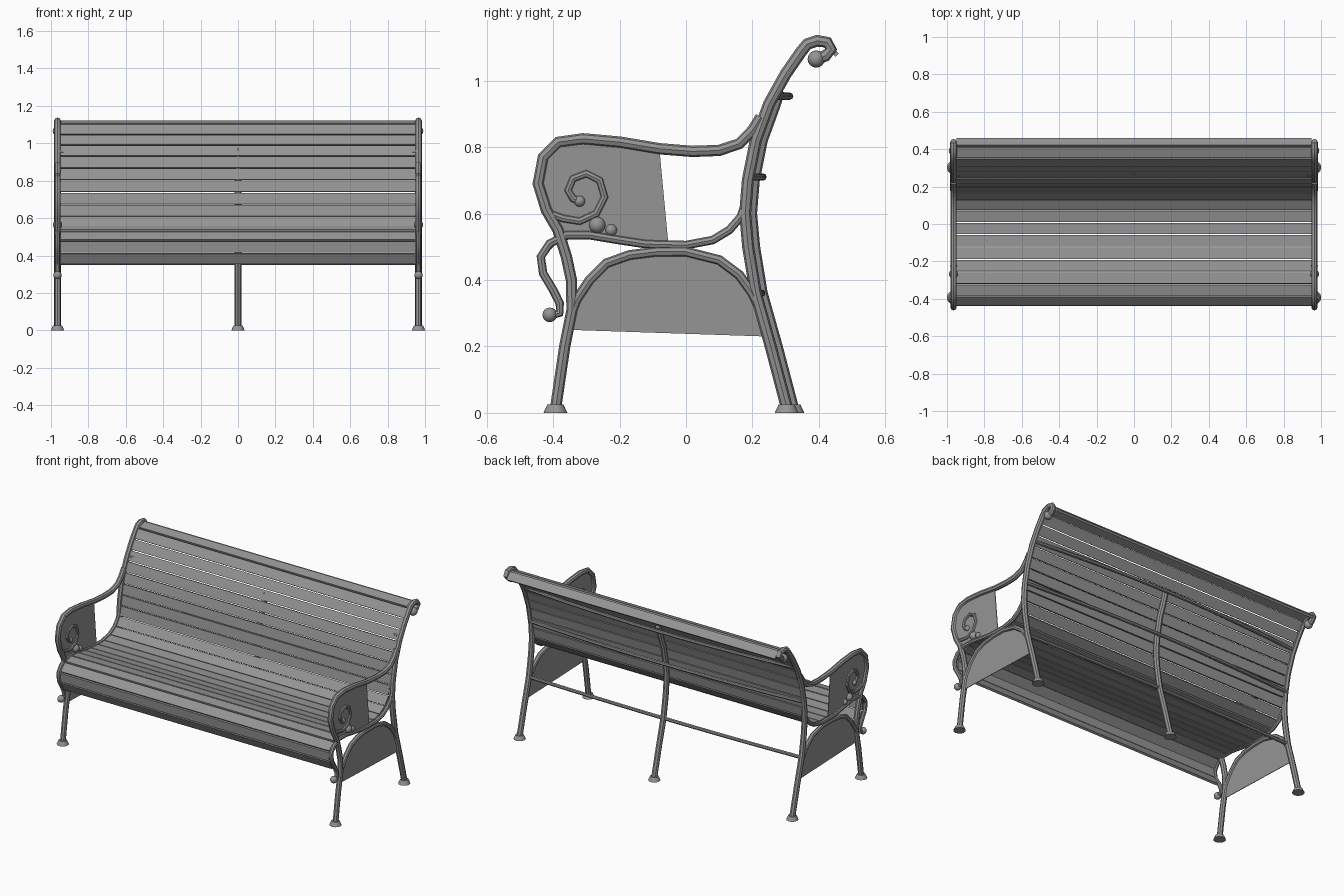
import bpy
import bmesh
import math
from mathutils import Vector

cube = bpy.data.objects.get("Cube")
if cube:
    bpy.data.objects.remove(cube, do_unlink=True)


def make_material(name, level):
    mat = bpy.data.materials.new(name)
    mat.use_nodes = True
    colour = (level, level, level, 1)
    mat.diffuse_color = colour
    mat.node_tree.nodes["Principled BSDF"].inputs["Base Color"].default_value = colour
    return mat


GREY = make_material("bench grey", 0.3)
FRAME_X = 0.965


def finish(obj, smooth=False):
    obj.data.materials.clear()
    obj.data.materials.append(GREY)
    if smooth:
        bpy.ops.object.select_all(action="DESELECT")
        obj.select_set(True)
        bpy.context.view_layer.objects.active = obj
        bpy.ops.object.shade_smooth_by_angle(angle=math.radians(40))
    return obj


def from_bmesh(name, bm):
    bmesh.ops.recalc_face_normals(bm, faces=bm.faces)
    mesh = bpy.data.meshes.new(name)
    bm.to_mesh(mesh)
    bm.free()
    obj = bpy.data.objects.new(name, mesh)
    bpy.context.collection.objects.link(obj)
    return obj


def tube(name, points, radius):
    """Round bar swept along a 3D path."""
    curve = bpy.data.curves.new(name, "CURVE")
    curve.dimensions = "3D"
    curve.bevel_depth = radius
    curve.bevel_resolution = 2
    curve.use_fill_caps = True
    spline = curve.splines.new("POLY")
    spline.points.add(len(points) - 1)
    for target, p in zip(spline.points, points):
        target.co = (*p, 1)
    obj = bpy.data.objects.new(name, curve)
    bpy.context.collection.objects.link(obj)
    bpy.ops.object.select_all(action="DESELECT")
    obj.select_set(True)
    bpy.context.view_layer.objects.active = obj
    bpy.ops.object.convert(target="MESH")
    return finish(bpy.context.view_layer.objects.active, True)


def side_tube(name, x, profile, radius):
    return tube(name, [(x, y, z) for y, z in profile], radius)


def ball(name, x, y, z, radius):
    bpy.ops.mesh.primitive_uv_sphere_add(segments=12, ring_count=8, radius=radius, location=(x, y, z))
    bpy.context.object.name = name
    finish(bpy.context.object, True)


def foot(name, x, y):
    bpy.ops.mesh.primitive_cone_add(vertices=12, radius1=0.036, radius2=0.024, depth=0.026,
                                    location=(x, y, 0.013))
    bpy.context.object.name = name
    finish(bpy.context.object, True)


def panel(name, x, outline):
    """Thin flat infill plate in the plane of an end frame."""
    bm = bmesh.new()
    face = bm.faces.new([bm.verts.new((x - 0.002, y, z)) for y, z in outline])
    grown = bmesh.ops.extrude_face_region(bm, geom=[face])["geom"]
    bmesh.ops.translate(bm, vec=(0.004, 0, 0),
                        verts=[v for v in grown if isinstance(v, bmesh.types.BMVert)])
    finish(from_bmesh(name, bm))


# Side profiles of the end frames, as (y, z)
rear_post = [(0.305, 0.01), (0.255, 0.2), (0.21, 0.36), (0.187, 0.5), (0.178, 0.6), (0.186, 0.7),
             (0.21, 0.82), (0.25, 0.93), (0.3, 1.02)]
top_curl = [(0.345, 1.085), (0.365, 1.11), (0.395, 1.12), (0.425, 1.115), (0.437, 1.095), (0.42, 1.075),
            (0.395, 1.065)]
front_leg = [(-0.393, 0.01), (-0.365, 0.2), (-0.343, 0.31), (-0.345, 0.4), (-0.36, 0.47)]
arm = [(-0.385, 0.55), (-0.42, 0.61), (-0.445, 0.69), (-0.43, 0.77), (-0.385, 0.815), (-0.31, 0.825),
       (-0.2, 0.815), (-0.08, 0.795)]
arm_back = [(0.02, 0.787), (0.1, 0.79), (0.16, 0.81), (0.2, 0.85), (0.225, 0.89)]
scroll = [(-0.41, 0.6), (-0.37, 0.585), (-0.32, 0.577), (-0.27, 0.6), (-0.245, 0.65), (-0.26, 0.7),
          (-0.3, 0.72), (-0.34, 0.705), (-0.355, 0.67), (-0.34, 0.645), (-0.32, 0.637)]
front_curl = [(-0.405, 0.295), (-0.38, 0.3), (-0.38, 0.33), (-0.4, 0.37), (-0.43, 0.42), (-0.437, 0.47),
              (-0.41, 0.51)]
seat_front = [(-0.36, 0.535), (-0.29, 0.535), (-0.2, 0.52), (-0.12, 0.508)]
seat_back = [(0, 0.505), (0.08, 0.52), (0.13, 0.55), (0.165, 0.59), (0.178, 0.63)]
arch = [(-0.345, 0.3), (-0.33, 0.34), (-0.29, 0.4), (-0.24, 0.45), (-0.17, 0.475), (-0.09, 0.485),
        (0, 0.485), (0.1, 0.46), (0.16, 0.415), (0.2, 0.36), (0.228, 0.3)]

# End frames, one on each side
for side, label in ((1, "left"), (-1, "right")):
    x = side * FRAME_X
    side_tube(label + "_rear_post", x, rear_post + top_curl, 0.018)
    side_tube(label + "_front_leg_and_arm", x, front_leg + arm + arm_back, 0.017)
    side_tube(label + "_arm_scroll", x, scroll, 0.012)
    side_tube(label + "_seat_support", x, front_curl + seat_front + seat_back, 0.013)
    side_tube(label + "_arch_brace", x, arch, 0.015)
    ball(label + "_top_ball", x, 0.392, 1.065, 0.026)
    ball(label + "_scroll_ball", x, -0.32, 0.637, 0.017)
    ball(label + "_large_arm_ball", x, -0.267, 0.565, 0.025)
    ball(label + "_small_arm_ball", x, -0.225, 0.55, 0.018)
    ball(label + "_front_curl_ball", x, -0.41, 0.295, 0.022)
    foot(label + "_front_foot", x, -0.393)
    foot(label + "_rear_foot", x, 0.303)
    panel(label + "_arm_panel", x, arm + [(-0.053, 0.507)] + seat_front[::-1])
    panel(label + "_arch_panel", x, [(-0.353, 0.25)] + arch + [(0.24, 0.23)])

# Centre support post behind the slats
side_tube("centre_post", 0, [(y + 0.018, z) for y, z in rear_post[:-1]] + [(0.28, 0.97)], 0.018)
foot("centre_foot", 0, 0.32)

# Cross rails bowing back to the centre post
for name, y_end, y_mid, z in (("upper_rail", 0.262, 0.312, 0.953),
                              ("middle_rail", 0.195, 0.232, 0.71),
                              ("lower_rail", 0.21, 0.228, 0.36)):
    steps = 12
    path = []
    for i in range(steps + 1):
        t = 2 * i / steps - 1
        path.append((t * FRAME_X, y_mid + (y_end - y_mid) * t * t, z))
    tube(name, path, 0.011)

# Slats laid end to end along the seat and back profile
slat_path = ([(0.457, 1.075), (0.44, 1.112)] + top_curl[2::-1] + rear_post[:4:-1]
             + seat_back[::-1] + seat_front[::-1] + front_curl[:2:-1] + [(-0.395, 0.355)])
slat_path = [Vector(p) for p in slat_path]
total = sum((b - a).length for a, b in zip(slat_path, slat_path[1:]))


def along(distance):
    for a, b in zip(slat_path, slat_path[1:]):
        span = (b - a).length
        if distance <= span:
            return a.lerp(b, distance / span)
        distance -= span
    return slat_path[-1]


count = round(total / 0.066)
pitch = total / count
for i in range(count):
    start, end = along(i * pitch), along((i + 1) * pitch)
    middle, run = (start + end) / 2, end - start
    bpy.ops.mesh.primitive_cube_add(size=1, location=(0, middle.x, middle.y),
                                    rotation=(math.atan2(run.y, run.x), 0, 0))
    slat = bpy.context.object
    slat.name = f"slat_{i + 1}"
    slat.scale = (2 * 0.95, run.length - 0.006, 0.014)
    finish(slat)
